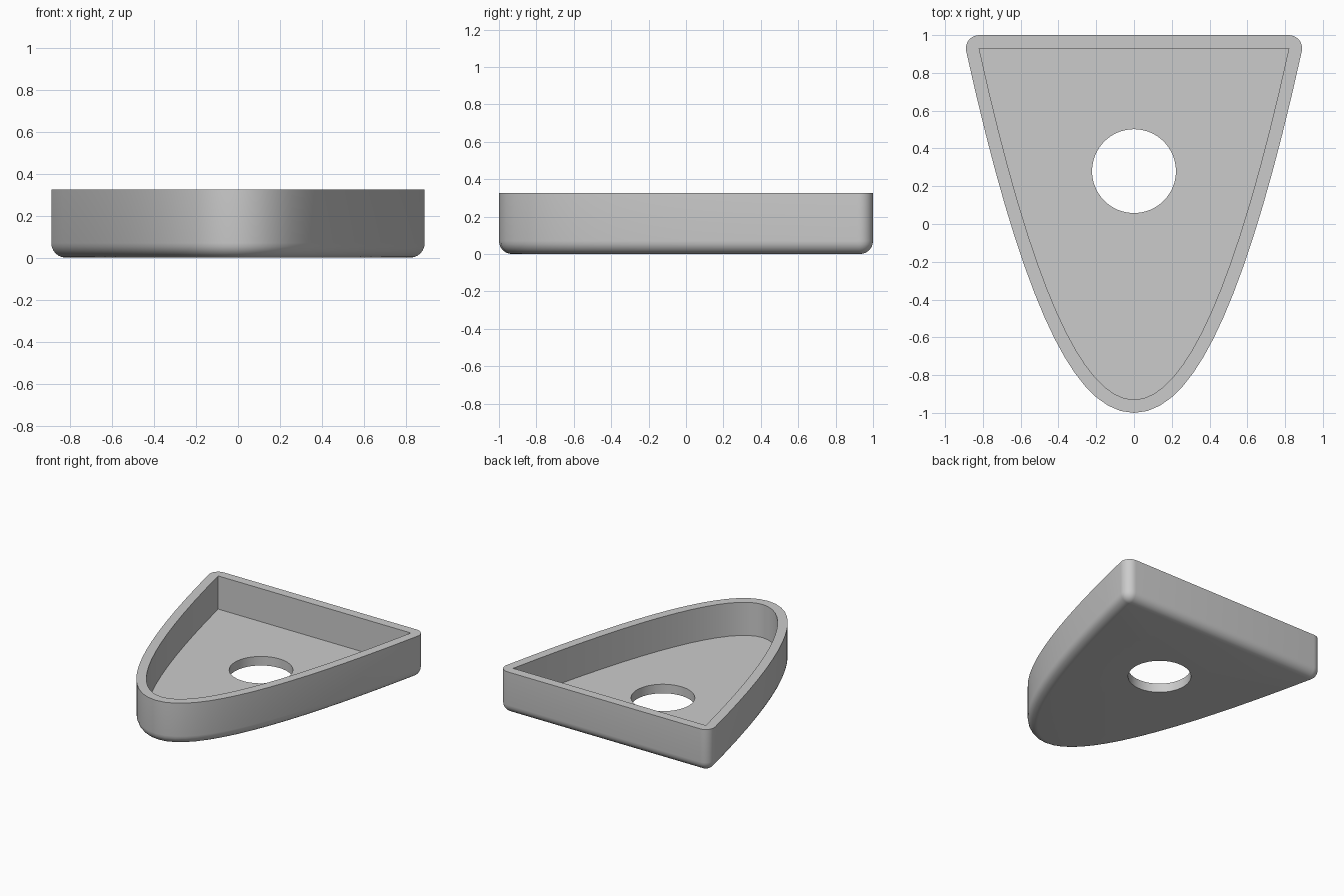
import bpy, bmesh, math

cube = bpy.data.objects.get("Cube")
if cube:
    bpy.data.objects.remove(cube, do_unlink=True)

HALF_W, HALF_L = 0.82, 0.93      # inner cavity half sizes
WALL, HEIGHT = 0.07, 0.325       # wall / floor thickness, total height
HOLE_Y, HOLE_R = 0.28, 0.222
CURVE_STEPS, ARC_STEPS, HOLE_STEPS = 32, 8, 64
K = HALF_W ** 2 / (2 * HALF_L)   # parabola: x^2 = K * (y + HALF_L)

# Cavity outline as (x, y, outward angle): parabola, then the two back corners
outline = []
for i in range(CURVE_STEPS + 1):
    x = HALF_W * (2 * i / CURVE_STEPS - 1)
    outline.append((x, x * x / K - HALF_L, math.atan2(-1, 2 * x / K)))
end = outline[-1][2]
corner = [end + (math.pi / 2 - end) * i / ARC_STEPS for i in range(1, ARC_STEPS + 1)]
outline += [(HALF_W, HALF_L, a) for a in corner]
outline += [(-HALF_W, HALF_L, math.pi - a) for a in reversed(corner)]

bm = bmesh.new()


def outline_ring(offset, z):
    return [bm.verts.new((x + offset * math.cos(a), y + offset * math.sin(a), z))
            for x, y, a in outline]


def circle_ring(z):
    angles = [2 * math.pi * i / HOLE_STEPS for i in range(HOLE_STEPS)]
    return [bm.verts.new((HOLE_R * math.cos(a), HOLE_Y + HOLE_R * math.sin(a), z))
            for a in angles]


def skin(rings):
    for low, high in zip(rings, rings[1:]):
        for i in range(len(low)):
            j = (i + 1) % len(low)
            bm.faces.new((low[i], low[j], high[j], high[i]))


# Rounded bottom edge, outer wall, rim and cavity wall
profile = []
for i in range(7):
    t = math.pi / 2 * i / 6
    profile.append((WALL * math.sin(t), WALL * (1 - math.cos(t))))
profile += [(WALL, HEIGHT), (0, HEIGHT), (0, WALL)]
skin([outline_ring(*p) for p in profile])

# Hole wall
skin([circle_ring(0), circle_ring(WALL)])
bmesh.ops.remove_doubles(bm, verts=bm.verts[:], dist=1e-5)

# Underside and floor, each with the round hole
for z in (0, WALL):
    edges = [e for e in bm.edges if e.is_boundary
             and all(abs(v.co.z - z) < 1e-4 for v in e.verts)]
    bmesh.ops.triangle_fill(bm, edges=edges, use_beauty=True)
bmesh.ops.recalc_face_normals(bm, faces=bm.faces[:])

mesh = bpy.data.meshes.new("tray")
bm.to_mesh(mesh)
bm.free()
tray = bpy.data.objects.new("tray", mesh)
bpy.context.collection.objects.link(tray)

# Plain grey material
grey = bpy.data.materials.new("light_grey")
grey.use_nodes = True
grey.diffuse_color = (0.6, 0.6, 0.6, 1)
grey.node_tree.nodes["Principled BSDF"].inputs["Base Color"].default_value = (0.6, 0.6, 0.6, 1)
mesh.materials.append(grey)

bpy.ops.object.select_all(action='DESELECT')
tray.select_set(True)
bpy.context.view_layer.objects.active = tray
bpy.ops.object.shade_smooth_by_angle(angle=math.radians(30))
